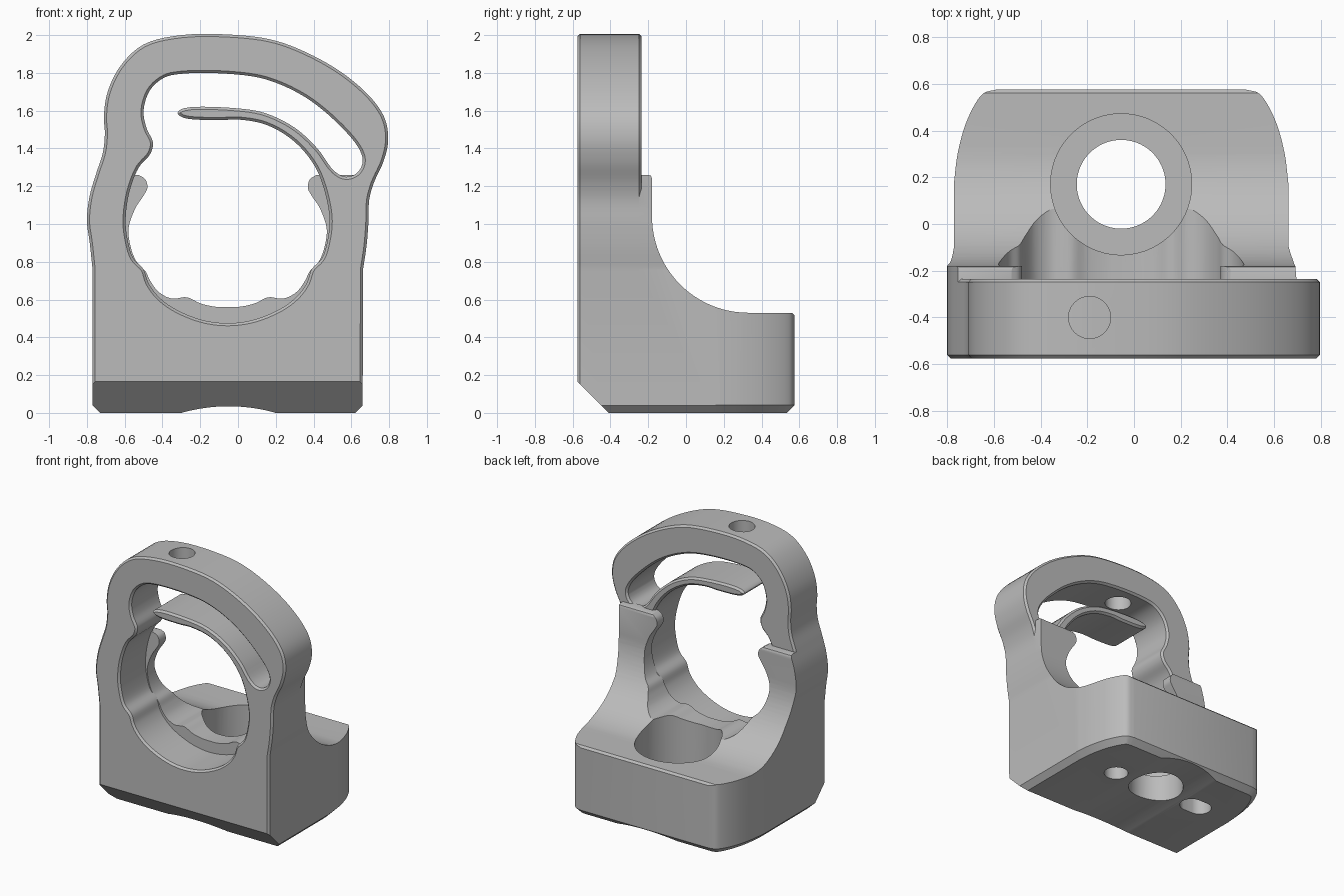
import bpy
import bmesh
import math
from mathutils import Vector

MID = -0.055  # x of the symmetry line of the base

cube = bpy.data.objects.get("Cube")
if cube:
    bpy.data.objects.remove(cube, do_unlink=True)

grey = bpy.data.materials.new("plain grey")
grey.use_nodes = True
grey.diffuse_color = (0.5, 0.5, 0.5, 1)
grey.node_tree.nodes["Principled BSDF"].inputs["Base Color"].default_value = (0.5, 0.5, 0.5, 1)


def mix(a, b, t):
    return a * (1 - t) + b * t


def spline(points, closed=False, steps=5):
    """Centripetal smooth curve through 2D points."""
    pts = [Vector(p) for p in points]
    if closed:
        pts = [pts[-1]] + pts + pts[:2]
    else:
        pts = [pts[0] * 2 - pts[1]] + pts + [pts[-1] * 2 - pts[-2]]
    out = []
    for p0, p1, p2, p3 in zip(pts, pts[1:], pts[2:], pts[3:]):
        t1 = (p1 - p0).length ** 0.5
        t2 = t1 + (p2 - p1).length ** 0.5
        t3 = t2 + (p3 - p2).length ** 0.5
        for k in range(steps):
            u = k / steps
            t = mix(t1, t2, u)
            a1, a2 = mix(p0, p1, t / t1), mix(p1, p2, u)
            a3 = mix(p2, p3, (t - t2) / (t3 - t2))
            b1, b2 = mix(a1, a2, t / t2), mix(a2, a3, (t - t1) / (t3 - t1))
            out.append(mix(b1, b2, u))
    if not closed:
        out.append(pts[-2])
    return [tuple(p) for p in out]


def mirrored(points):
    """The same points on the other side of the symmetry line, in reverse."""
    return [(2 * MID - p[0], p[1]) for p in reversed(points)]


def circle(x, y, r, n=64, stretch=0.0):
    """Circle, or a slot when stretched along x."""
    pts = []
    for i in range(n):
        a = math.tau * (i + 0.5) / n
        pts.append((x + r * math.cos(a) + math.copysign(stretch, math.cos(a)),
                    y + r * math.sin(a)))
    return pts


def prism(name, outline, axis, start, end, chamfer=0.0):
    """Extrude a 2D outline along an axis; optionally chamfer its start face."""
    def place(p, t):
        return {"x": (t, p[0], p[1]), "y": (p[0], t, p[1]), "z": (p[0], p[1], t)}[axis]
    bm = bmesh.new()
    first = [bm.verts.new(place(p, start)) for p in outline]
    last = [bm.verts.new(place(p, end)) for p in outline]
    cap = bm.faces.new(first)
    bm.faces.new(last)
    n = len(outline)
    for i in range(n):
        j = (i + 1) % n
        bm.faces.new((first[i], first[j], last[j], last[i]))
    bmesh.ops.recalc_face_normals(bm, faces=bm.faces)
    if chamfer:
        bmesh.ops.bevel(bm, geom=list(cap.edges), offset=chamfer, segments=1,
                        affect="EDGES", clamp_overlap=False)
    mesh = bpy.data.meshes.new(name)
    bm.to_mesh(mesh)
    bm.free()
    mesh.materials.append(grey)
    obj = bpy.data.objects.new(name, mesh)
    bpy.context.collection.objects.link(obj)
    return obj


def activate(obj):
    bpy.ops.object.select_all(action="DESELECT")
    obj.select_set(True)
    bpy.context.view_layer.objects.active = obj


def combine(obj, tool, operation="DIFFERENCE"):
    """Apply a boolean and throw the tool away."""
    tool.hide_render = True
    mod = obj.modifiers.new("cut", "BOOLEAN")
    mod.operation, mod.solver, mod.object = operation, "EXACT", tool
    activate(obj)
    bpy.ops.object.modifier_apply(modifier=mod.name)
    bpy.data.objects.remove(tool, do_unlink=True)


# Outer outline seen from the front
upper = spline([(-0.77, 0.76), (-0.785, 0.9), (-0.8, 1.02), (-0.785, 1.15), (-0.75, 1.27),
                (-0.715, 1.38), (-0.705, 1.48), (-0.71, 1.57), (-0.69, 1.7), (-0.62, 1.84),
                (-0.5, 1.95), (-0.3, 2), (0, 2), (0.2, 1.97), (0.4, 1.89), (0.58, 1.78),
                (0.72, 1.65), (0.78, 1.55), (0.795, 1.44), (0.77, 1.33), (0.72, 1.22),
                (0.695, 1.13), (0.69, 1), (0.68, 0.88), (0.662, 0.76)])
corner = [(-0.73, 0), (-0.77, 0.04)]
outline = corner + upper + mirrored(corner)

# Opening of the ring: lower bowl, hooked left side, slot and spring finger
bowl = [(-0.2, 0.495), (-0.35, 0.56), (-0.43, 0.625), (-0.475, 0.69), (-0.5, 0.76),
        (-0.555, 0.82), (-0.585, 0.92), (-0.595, 1.02)]
left_side = [(-0.575, 1.17), (-0.525, 1.3), (-0.465, 1.37), (-0.45, 1.43), (-0.485, 1.51),
             (-0.5, 1.6), (-0.465, 1.71), (-0.39, 1.775), (-0.3, 1.795)]
slot = [(-0.05, 1.795), (0.15, 1.765), (0.35, 1.675), (0.52, 1.54), (0.64, 1.4),
        (0.66, 1.33), (0.63, 1.27), (0.57, 1.25), (0.51, 1.28), (0.42, 1.4), (0.3, 1.51),
        (0.15, 1.585), (0, 1.612)]
finger = [(-0.29, 1.612), (-0.32, 1.588), (-0.29, 1.563), (-0.1, 1.55), (0, 1.553),
          (0.15, 1.525), (0.3, 1.435), (0.41, 1.3), (0.465, 1.15)]
opening = spline([(MID, 0.475)] + bowl + left_side + slot + finger + mirrored(bowl), closed=True)

# Front ring plate with chamfered rims
ring = prism("front_ring", outline, "y", -0.575, -0.235)
combine(ring, prism("opening_cutter", opening, "y", -0.8, 0))
rim = ring.modifiers.new("rim", "BEVEL")
rim.width, rim.segments = 0.014, 1
rim.limit_method, rim.angle_limit = "ANGLE", math.radians(60)
rim.use_clamp_overlap = False
activate(ring)
bpy.ops.object.modifier_apply(modifier=rim.name)

# Screw hole in the top and sloped front foot
combine(ring, prism("top_hole_cutter", circle(-0.19, -0.4, 0.09), "z", 1.7, 2.2))
combine(ring, prism("foot_cutter", [(-0.675, 0.265), (-0.31, -0.1), (-0.675, -0.1)], "x", -1, 1))

# Rear base: front outline, rounded plan and swept side profile intersected
base = prism("rear_base", outline, "y", -0.26, 0.7)
half_plan = [(-0.82, -0.4), (-0.775, 0.1)] + spline(
    [(-0.77, 0.18), (-0.755, 0.3), (-0.72, 0.43), (-0.67, 0.53), (-0.64, 0.562), (-0.59, 0.575)])
combine(base, prism("plan_tool", half_plan + mirrored(half_plan), "z", -0.002, 1.5, 0.044),
        "INTERSECT")
sweep = []
for i in range(25):
    a = math.radians(270 - 90 * i / 24)
    sweep.append((0.33 + 0.51 * math.cos(a), 1.04 + 0.51 * math.sin(a)))
side = [(-0.5, -0.1), (0.6, -0.1), (0.6, 0.49), (0.56, 0.53)] + sweep + [
    (-0.18, 1.24), (-0.185, 1.255), (-0.2, 1.26), (-0.5, 1.26)]
combine(base, prism("side_tool", side, "x", -1, 1), "INTERSECT")

# Saddle between the two rear lugs
saddle = spline([(MID, 0.56), (-0.12, 0.562), (-0.2, 0.58), (-0.27, 0.612), (-0.35, 0.605),
                 (-0.42, 0.64), (-0.465, 0.7), (-0.49, 0.75), (-0.53, 0.79), (-0.56, 0.85),
                 (-0.58, 0.95), (-0.575, 1), (-0.54, 1.09), (-0.5, 1.15), (-0.48, 1.19),
                 (-0.49, 1.235), (-0.53, 1.262), (-0.6, 1.3)])
combine(base, prism("saddle_cutter", saddle + mirrored(saddle[1:]), "y", -0.6, 0.9))

# Counterbored main hole, locating hole and locating slot
combine(base, prism("counterbore_cutter", circle(MID, 0.17, 0.302), "z", 0.22, 1.6))
combine(base, prism("main_hole_cutter", circle(MID, 0.17, 0.19), "z", -0.2, 0.4))
combine(base, prism("pin_hole_cutter", circle(MID + 0.36, 0.17, 0.083, 40), "z", -0.2, 0.2))
combine(base, prism("pin_slot_cutter", circle(MID - 0.36, 0.17, 0.083, 40, 0.035), "z", -0.2, 0.2))

# Shallow groove under both parts, then shading
for part in (ring, base):
    combine(part, prism("groove_cutter", circle(-0.05, -0.875, 0.91, 160), "y", -0.9, 0.9))
    activate(part)
    bpy.ops.object.shade_smooth_by_angle(angle=math.radians(30))
